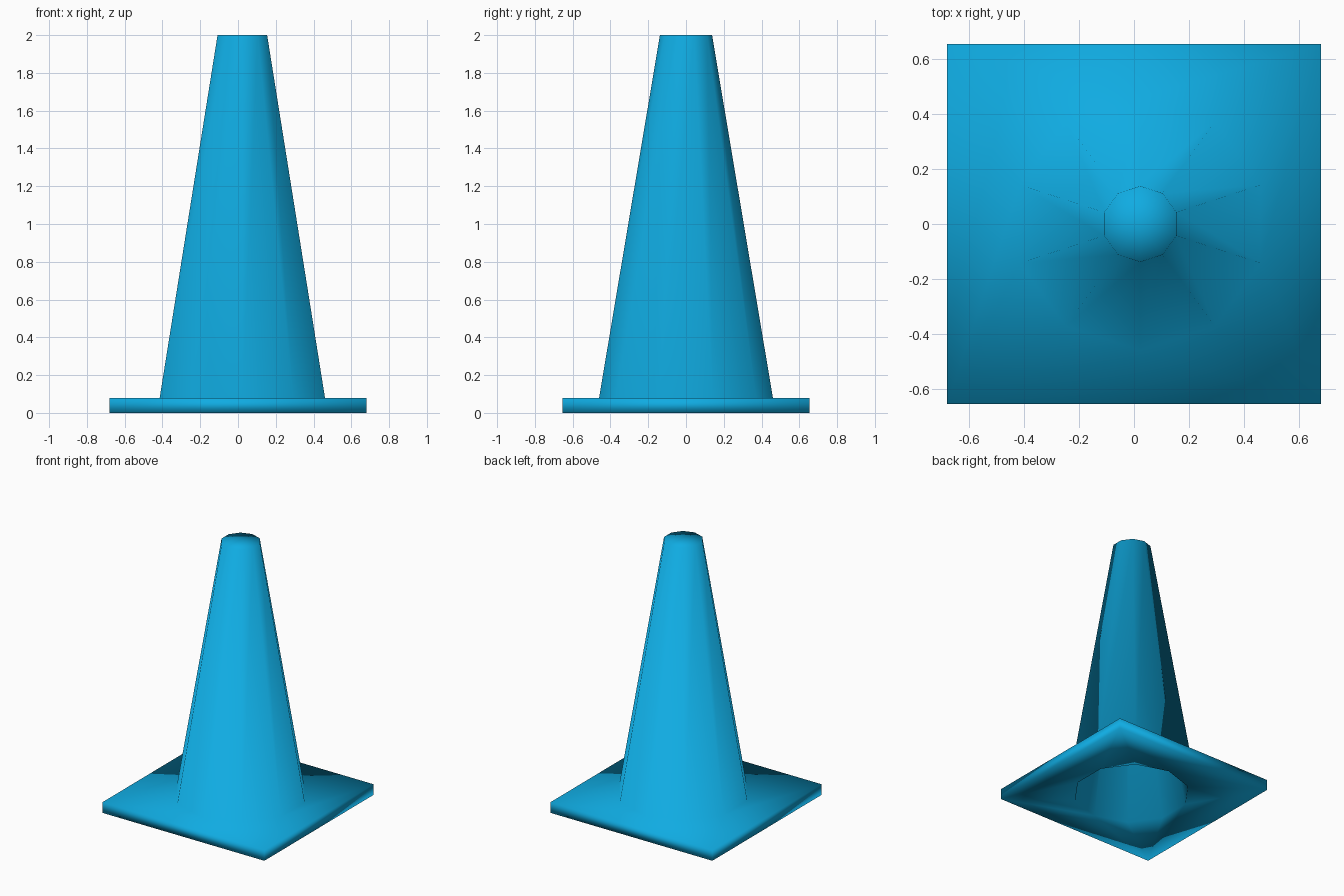
import bpy
import bmesh
from math import cos, sin, radians

default = bpy.data.objects.get("Cube")
if default:
    bpy.data.objects.remove(default, do_unlink=True)

SIDES = 10
CONE_X = 0.023      # the cone stands slightly off the plate centre
HALF_X, HALF_Y = 0.68, 0.655
PLATE_TOP = 0.08

# Single blue colour
blue = bpy.data.materials.new("Bright blue")
blue.use_nodes = True
colour = (0.005, 0.41, 0.76, 1)
blue.diffuse_color = colour
blue.node_tree.nodes["Principled BSDF"].inputs["Base Color"].default_value = colour

bm = bmesh.new()


def loop(points):
    """Closed loop of edges through the points."""
    verts = [bm.verts.new(p) for p in points]
    edges = [bm.edges.new((v, verts[(i + 1) % len(verts)])) for i, v in enumerate(verts)]
    return verts, edges


def ring(radius, z):
    angles = [radians(90 + 360 * i / SIDES) for i in range(SIDES)]
    return loop([(CONE_X + radius * cos(a), radius * sin(a), z) for a in angles])


def rectangle(z):
    corners = [(-1, -1), (1, -1), (1, 1), (-1, 1)]
    return loop([(HALF_X * x, HALF_Y * y, z) for x, y in corners])


def wall(a, b):
    """Quads between two matching loops."""
    n = len(a[0])
    for i in range(n):
        j = (i + 1) % n
        bm.faces.new((a[0][i], a[0][j], b[0][j], b[0][i]))


def cap(a):
    """Flat lid made of a triangle fan."""
    face = bm.faces.new(a[0])
    bmesh.ops.poke(bm, faces=[face])


def plate_face(outer, hole):
    """Flat sheet with a hole for the cone."""
    bmesh.ops.triangle_fill(bm, edges=outer[1] + hole[1], use_beauty=True)


# Square foot plate
plate_low, plate_high = rectangle(0), rectangle(PLATE_TOP)
wall(plate_low, plate_high)

# Tapered outer wall with a flat tip
outer_foot, outer_tip = ring(0.46, PLATE_TOP), ring(0.138, 2)
plate_face(plate_high, outer_foot)
wall(outer_foot, outer_tip)
cap(outer_tip)

# Hollow inside, open below
inner_foot, inner_tip = ring(0.41, 0), ring(0.09, 1.95)
plate_face(plate_low, inner_foot)
wall(inner_foot, inner_tip)
cap(inner_tip)

bmesh.ops.recalc_face_normals(bm, faces=bm.faces[:])
for face in bm.faces:
    face.smooth = True

mesh = bpy.data.meshes.new("cone_with_base")
bm.to_mesh(mesh)
bm.free()
mesh.materials.append(blue)
cone = bpy.data.objects.new("cone_with_base", mesh)
bpy.context.scene.collection.objects.link(cone)
